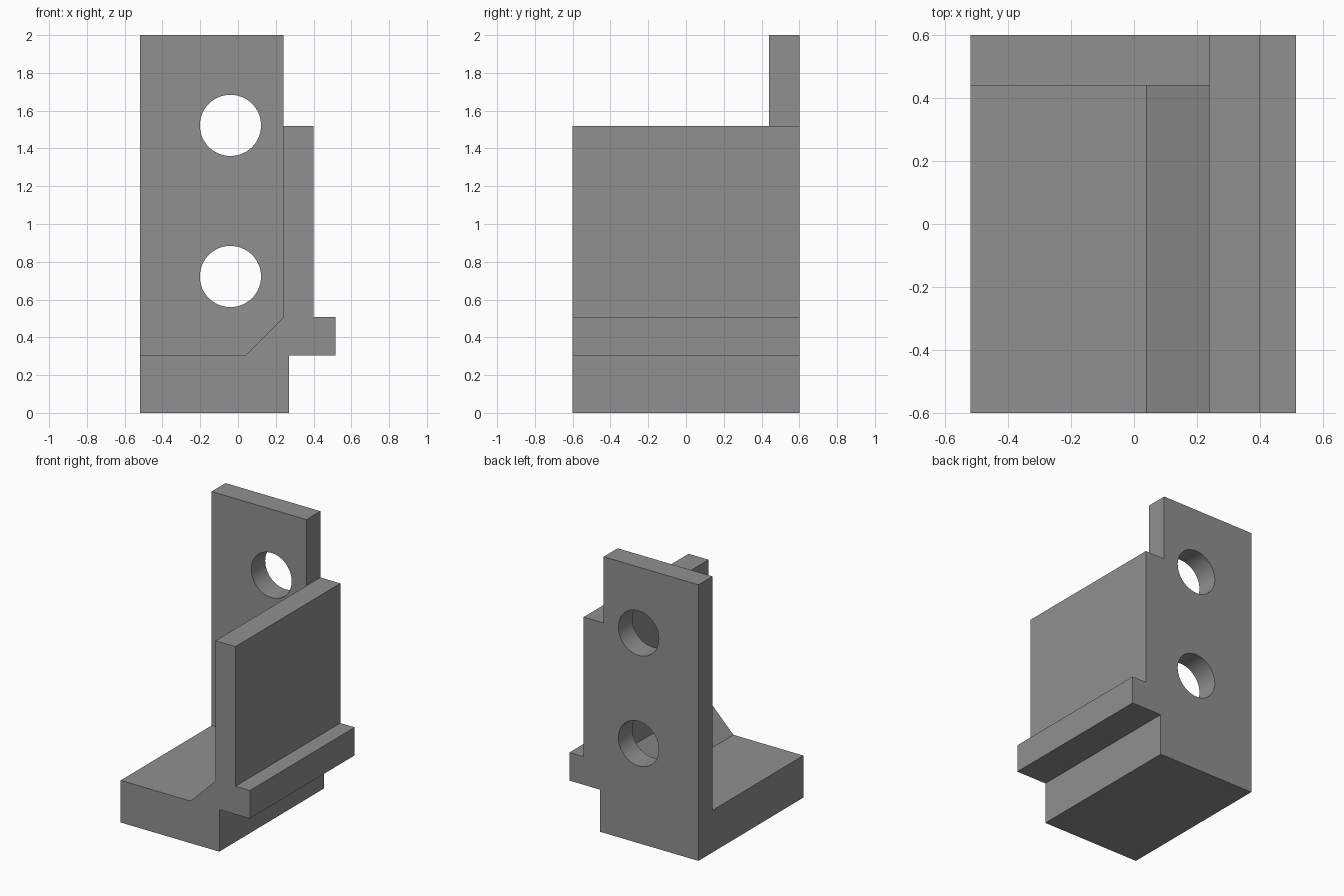
import bpy
import bmesh
import math
from mathutils import Matrix

if "Cube" in bpy.data.objects:
    bpy.data.objects.remove(bpy.data.objects["Cube"])

grey = bpy.data.materials.new("mid grey")
grey.diffuse_color = (0.28, 0.28, 0.28, 1)
grey.use_nodes = True
grey.node_tree.nodes["Principled BSDF"].inputs["Base Color"].default_value = grey.diffuse_color


def add_object(name, bm):
    bmesh.ops.recalc_face_normals(bm, faces=bm.faces)
    mesh = bpy.data.meshes.new(name)
    bm.to_mesh(mesh)
    bm.free()
    mesh.materials.append(grey)
    obj = bpy.data.objects.new(name, mesh)
    bpy.context.collection.objects.link(obj)
    return obj


def extrude_profile(name, points, y0, y1):
    """Extrude an x/z outline from y0 to y1."""
    bm = bmesh.new()
    face = bm.faces.new([bm.verts.new((x, y0, z)) for x, z in points])
    ext = bmesh.ops.extrude_face_region(bm, geom=[face])
    verts = [v for v in ext["geom"] if isinstance(v, bmesh.types.BMVert)]
    bmesh.ops.translate(bm, verts=verts, vec=(0, y1 - y0, 0))
    # the extrusion may drop or keep the starting face; close it if needed
    bmesh.ops.holes_fill(bm, edges=[e for e in bm.edges if e.is_boundary], sides=0)
    return add_object(name, bm)


def hole_cutter(name, x, z, radius):
    """Smooth cylinder running along y through the back plate."""
    bm = bmesh.new()
    bmesh.ops.create_cone(bm, cap_ends=True, segments=64, radius1=radius,
                          radius2=radius, depth=0.5,
                          matrix=Matrix.Translation((x, 0.52, z))
                          @ Matrix.Rotation(math.pi / 2, 4, 'X'))
    for f in bm.faces:
        f.smooth = len(f.verts) == 4
    return add_object(name, bm)


def combine(target, other, operation):
    mod = target.modifiers.new(other.name, 'BOOLEAN')
    mod.operation = operation
    mod.solver = 'EXACT'
    mod.object = other
    other.hide_render = True
    bpy.context.view_layer.objects.active = target
    bpy.ops.object.modifier_apply(modifier=mod.name)
    bpy.data.objects.remove(other)


# Foot, side wall with chamfered root, and outer ledge in one outline
bracket = extrude_profile("bracket", [
    (-0.52, 0), (0.27, 0), (0.27, 0.305), (0.515, 0.305), (0.515, 0.508),
    (0.4, 0.508), (0.4, 1.52), (0.24, 1.52), (0.24, 0.505),
    (0.04, 0.305), (-0.52, 0.305)], -0.6, 0.6)

# Tall back plate
plate = extrude_profile("back_plate", [
    (-0.52, 0), (0.24, 0), (0.24, 2), (-0.52, 2)], 0.44, 0.6)
combine(bracket, plate, 'UNION')

# Two bolt holes through the plate
for i, z in enumerate((0.722, 1.522)):
    combine(bracket, hole_cutter(f"bolt_hole_{i + 1}", -0.04, z, 0.162), 'DIFFERENCE')
